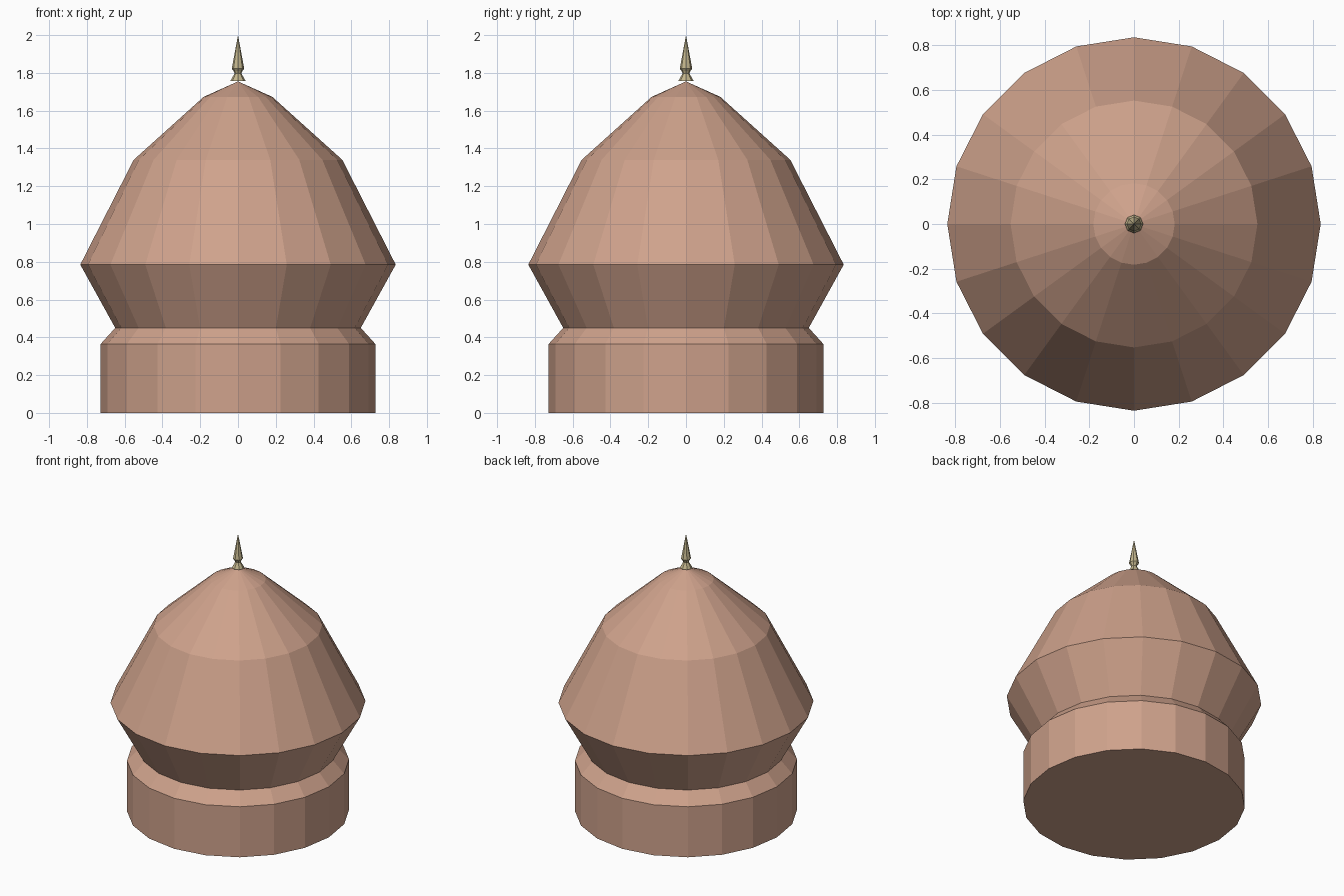
import bpy, bmesh
from math import cos, sin, tau

if "Cube" in bpy.data.objects:
    bpy.data.objects.remove(bpy.data.objects["Cube"])


def material(name, color):
    m = bpy.data.materials.new(name)
    m.diffuse_color = (*color, 1)
    m.use_nodes = True
    m.node_tree.nodes["Principled BSDF"].inputs["Base Color"].default_value = m.diffuse_color
    return m


def lathe(name, profile, sides, mat):
    """Revolve (radius, z) points around z; zero radius gives a single tip vertex."""
    bm = bmesh.new()
    rings = []
    for r, z in profile:
        n = sides if r > 0 else 1
        rings.append([bm.verts.new((r * cos(tau * i / sides), r * sin(tau * i / sides), z))
                      for i in range(n)])
    for a, b in zip(rings, rings[1:]):
        for i in range(sides):
            j = (i + 1) % sides
            if len(b) == 1:
                bm.faces.new((a[i], a[j], b[0]))
            else:
                bm.faces.new((a[i], a[j], b[j], b[i]))
    bm.faces.new(rings[0][::-1])
    mesh = bpy.data.meshes.new(name)
    bm.to_mesh(mesh)
    bm.free()
    mesh.materials.append(mat)
    ob = bpy.data.objects.new(name, mesh)
    bpy.context.collection.objects.link(ob)
    return ob


clay = material("clay", (0.62, 0.36, 0.26))
brass = material("brass", (0.55, 0.47, 0.27))

# Drum, waisted neck and onion dome
lathe("dome", [(0.727, 0), (0.727, 0.365), (0.65, 0.45), (0.835, 0.785),
               (0.552, 1.34), (0.182, 1.673), (0, 1.755)], 20, clay)

# Spire finial: flared foot, pinched neck, tapered spike
lathe("finial", [(0.041, 1.757), (0.018, 1.797), (0.024, 1.81),
                 (0.033, 1.822), (0, 2.0)], 8, brass)
